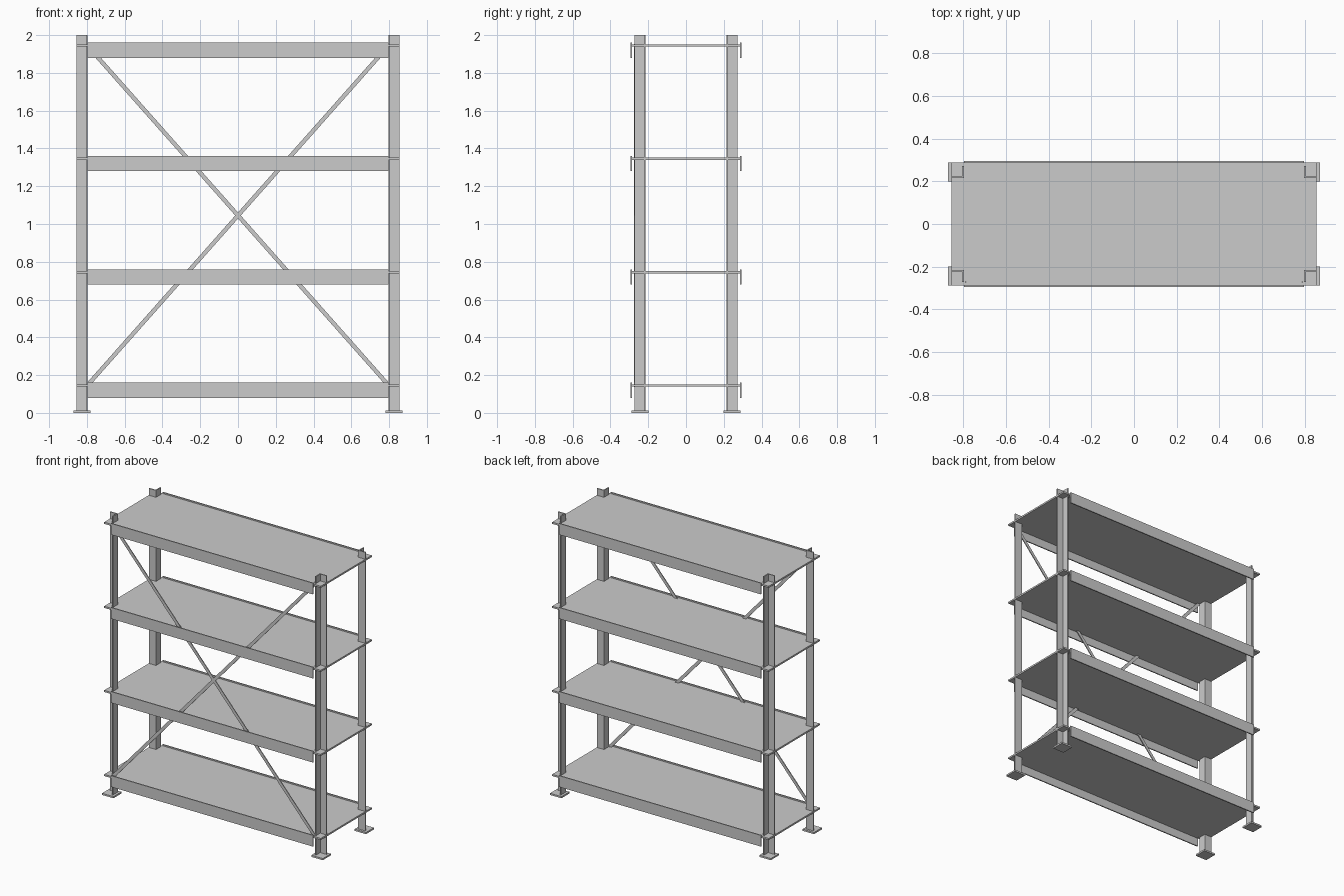
import bpy
import math

if "Cube" in bpy.data.objects:
    bpy.data.objects.remove(bpy.data.objects["Cube"], do_unlink=True)

# Single galvanised steel colour
steel = bpy.data.materials.new("grey_steel")
steel.use_nodes = True
colour = (0.6, 0.6, 0.6, 1)
steel.diffuse_color = colour
steel.node_tree.nodes["Principled BSDF"].inputs["Base Color"].default_value = colour

POST_IN_X, POST_OUT_X = 0.798, 0.855
POST_IN_Y, POST_OUT_Y = 0.215, 0.272
SHELF_Y = 0.288
LEVELS = [0.145 + 0.6 * i for i in range(4)]


def add_mesh(name, verts, faces):
    mesh = bpy.data.meshes.new(name)
    mesh.from_pydata(verts, [], faces)
    mesh.materials.append(steel)
    obj = bpy.data.objects.new(name, mesh)
    bpy.context.collection.objects.link(obj)
    return obj


def prism(name, outline, z0, z1):
    """Extrude a flat outline upwards, keeping its faces outward."""
    n = len(outline)
    area = sum(outline[i - 1][0] * outline[i][1] - outline[i][0] * outline[i - 1][1]
               for i in range(n))
    if area < 0:
        outline = outline[::-1]
    verts = [(x, y, z) for z in (z0, z1) for x, y in outline]
    faces = [list(range(n))[::-1], list(range(n, 2 * n))]
    faces += [(i, (i + 1) % n, n + (i + 1) % n, n + i) for i in range(n)]
    return add_mesh(name, verts, faces)


def box(name, centre, size):
    (x, y, z), (w, d, h) = centre, (s / 2 for s in size)
    outline = [(x - w, y - d), (x + w, y - d), (x + w, y + d), (x - w, y + d)]
    return prism(name, outline, z - h, z + h)


# Angle-iron posts, opening outwards, on square foot plates
wall = 0.008
angle = [(POST_IN_X, POST_IN_Y), (POST_OUT_X, POST_IN_Y),
         (POST_OUT_X, POST_IN_Y + wall), (POST_IN_X + wall, POST_IN_Y + wall),
         (POST_IN_X + wall, POST_OUT_Y), (POST_IN_X, POST_OUT_Y)]
for sx, side in ((-1, "right"), (1, "left")):
    for sy, end in ((-1, "front"), (1, "back")):
        prism(f"{end}_{side}_post", [(x * sx, y * sy) for x, y in angle], 0.006, 2)
        box(f"{end}_{side}_foot",
            (sx * (POST_IN_X + POST_OUT_X) / 2, sy * (POST_IN_Y + POST_OUT_Y) / 2, 0.006),
            (0.09, 0.09, 0.012))

# Shelves with a deep lip along the front and back
for i, z in enumerate(LEVELS, 1):
    box(f"shelf_{i}", (0, 0, z), (2 * POST_OUT_X, 2 * SHELF_Y, 0.012))
    for sy, end in ((-1, "front"), (1, "back")):
        box(f"shelf_{i}_{end}_lip", (0, sy * (SHELF_Y + 0.003), z - 0.025),
            (2 * POST_IN_X, 0.008, 0.08))

# Crossed flat braces along the front
rise = LEVELS[-1] - LEVELS[0]
length = math.hypot(rise, 2 * POST_IN_X)
tilt = math.atan2(rise, 2 * POST_IN_X)
for s, name in ((-1, "brace_rising_left"), (1, "brace_rising_right")):
    brace = box(name, (0, 0, 0), (length, 0.006, 0.022))
    brace.location = (0, -POST_OUT_Y, (LEVELS[0] + LEVELS[-1]) / 2)
    brace.rotation_euler.y = s * tilt
